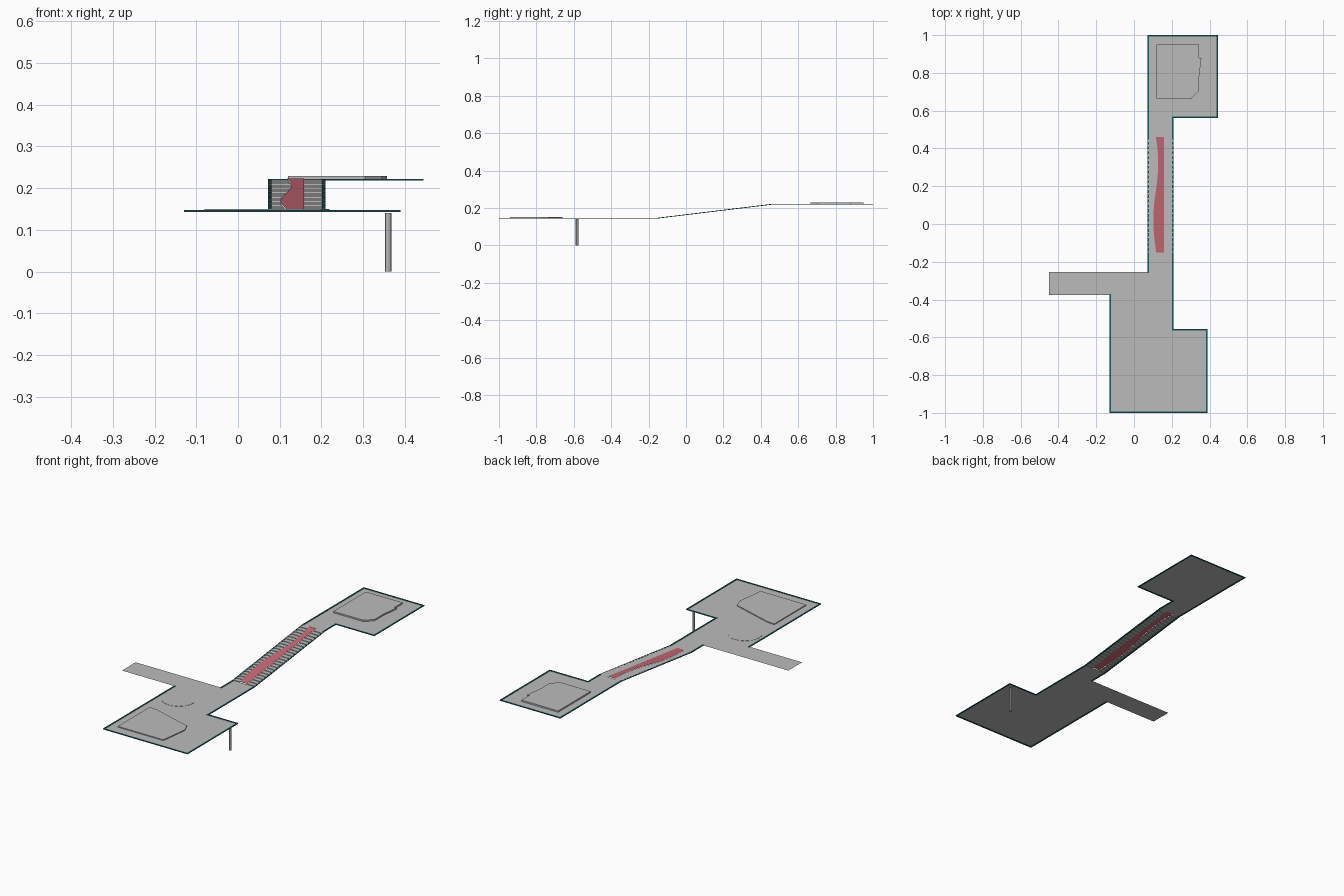
import bpy, bmesh, math
from mathutils import Vector

if "Cube" in bpy.data.objects:
    bpy.data.objects.remove(bpy.data.objects["Cube"])


def mat(name, c):
    m = bpy.data.materials.new(name)
    m.diffuse_color = (*c, 1)
    m.use_nodes = True
    m.node_tree.nodes["Principled BSDF"].inputs["Base Color"].default_value = m.diffuse_color
    return m


GREY = mat("stone_grey", (0.5, 0.5, 0.5))
TEAL = mat("dark_teal", (0.012, 0.11, 0.115))
RED = mat("carpet_red", (0.6, 0.14, 0.18))

LOW, HIGH = 0.145, 0.22          # deck heights
Y0, Y1 = -0.15, 0.46             # foot and head of the stairs
XL, XR = 0.072, 0.21             # corridor sides


def slope(y):
    t = min(max((y - Y0) / (Y1 - Y0), 0), 1)
    return LOW + (HIGH - LOW) * t


def finish(name, bm, material):
    me = bpy.data.meshes.new(name)
    bm.to_mesh(me)
    bm.free()
    me.materials.append(material)
    ob = bpy.data.objects.new(name, me)
    bpy.context.collection.objects.link(ob)
    return ob


def plate(name, pts, z, h=0, material=GREY):
    """Flat polygon sheet, raised into a slab when h is given."""
    bm = bmesh.new()
    f = bm.faces.new([bm.verts.new((x, y, z)) for x, y in pts])
    f.normal_update()
    if f.normal.z < 0:
        f.normal_flip()
    if h:
        r = bmesh.ops.extrude_face_region(bm, geom=[f])
        vs = [v for v in r["geom"] if isinstance(v, bmesh.types.BMVert)]
        bmesh.ops.translate(bm, verts=vs, vec=(0, 0, h))
        bmesh.ops.recalc_face_normals(bm, faces=bm.faces[:])
    return finish(name, bm, material)


def strip(name, rows, material):
    """Sheet through rows of (left point, right point)."""
    bm = bmesh.new()
    vs = [(bm.verts.new(a), bm.verts.new(b)) for a, b in rows]
    for (a, b), (c, d) in zip(vs, vs[1:]):
        bm.faces.new((a, b, d, c))
    return finish(name, bm, material)


def edging(name, pts, w=0.008, h=0.004):
    """Thin border bars along a path."""
    bm = bmesh.new()
    for p, q in zip(pts, pts[1:]):
        p, q = Vector(p), Vector(q)
        d = (q - p).normalized()
        s = Vector((-d.y, d.x, 0)).normalized() * w / 2
        e = Vector((d.x, d.y, 0)).normalized() * w / 2
        up = Vector((0, 0, h / 2))
        a, b = p - e, q + e
        v = [bm.verts.new(c) for c in (a - s - up, a + s - up, a + s + up, a - s + up,
                                       b - s - up, b + s - up, b + s + up, b - s + up)]
        for idx in ((0, 1, 2, 3), (4, 7, 6, 5), (0, 4, 5, 1),
                    (1, 5, 6, 2), (2, 6, 7, 3), (3, 7, 4, 0)):
            bm.faces.new([v[i] for i in idx])
    bmesh.ops.recalc_face_normals(bm, faces=bm.faces[:])
    return finish(name, bm, TEAL)


# Lower deck with side bridge, upper deck
plate("lower_deck", [(-0.13, -1), (0.39, -1), (0.39, -0.555), (XR, -0.555), (XR, Y0), (XL, Y0),
                     (XL, -0.255), (-0.45, -0.255), (-0.45, -0.375), (-0.13, -0.375)], LOW)
plate("upper_deck", [(XL, Y1), (XR, Y1), (XR, 0.56), (0.445, 0.56), (0.445, 1), (XL, 1)], HIGH)


# Stairs on both sides of a wavy carpet
def wave(y):
    return 0.115 + 0.013 * math.sin((y - 0.17) * 2 * math.pi / 0.6)


CARPET_R = 0.158
N = 24
run, rise = (Y1 - Y0) / N, (HIGH - LOW) / N
left, right = [], []
for i in range(N):
    ya, yb = Y0 + i * run, Y0 + (i + 1) * run
    for y, z in ((ya, LOW + i * rise), (ya, LOW + (i + 1) * rise), (yb, LOW + (i + 1) * rise)):
        left.append(((XL, y, z), (wave(y), y, z)))
        right.append(((CARPET_R, y, z), (XR, y, z)))
strip("left_steps", left, GREY)
strip("right_steps", right, GREY)
ys = [Y0 + i * run for i in range(N + 1)]
strip("carpet", [((wave(y), y, slope(y) + rise), (CARPET_R, y, slope(y) + rise)) for y in ys], RED)

# Teal border along the decks and stairs
i = 0.004
edging("left_border", [(-0.13 + i, -0.375, LOW), (-0.13 + i, -1 + i, LOW), (0.39 - i, -1 + i, LOW),
                       (0.39 - i, -0.555 - i, LOW), (XR - i, -0.555 - i, LOW), (XR - i, Y0, LOW),
                       (XR - i, Y1, HIGH), (XR - i, 0.56 + i, HIGH), (0.445 - i, 0.56 + i, HIGH),
                       (0.445 - i, 1 - i, HIGH), (XL + i, 1 - i, HIGH), (XL + i, Y1, HIGH),
                       (XL + i, Y0, LOW), (XL + i, -0.255, LOW)])

# Raised pads
plate("upper_pad", [(0.12, 0.95), (0.345, 0.95), (0.345, 0.88), (0.357, 0.88), (0.345, 0.78),
                    (0.345, 0.705), (0.305, 0.665), (0.12, 0.665)], HIGH + 0.001, 0.008)
plate("lower_pad", [(-0.08, -0.94), (0.2, -0.94), (0.22, -0.78), (0.2, -0.735),
                    (-0.03, -0.665), (-0.08, -0.66)], LOW + 0.0005, 0.005)

# Low round disc
plate("round_disc", [(-0.02 + 0.088 * math.cos(a * math.pi / 16),
                      -0.49 + 0.088 * math.sin(a * math.pi / 16)) for a in range(32)],
      LOW + 0.0005, 0.001)

# Support post
bpy.ops.mesh.primitive_cylinder_add(vertices=12, radius=0.0075, depth=0.14,
                                    location=(0.36, -0.582, 0.07))
post = bpy.context.object
post.name = "support_post"
post.data.materials.append(GREY)
bpy.ops.object.shade_smooth_by_angle()
